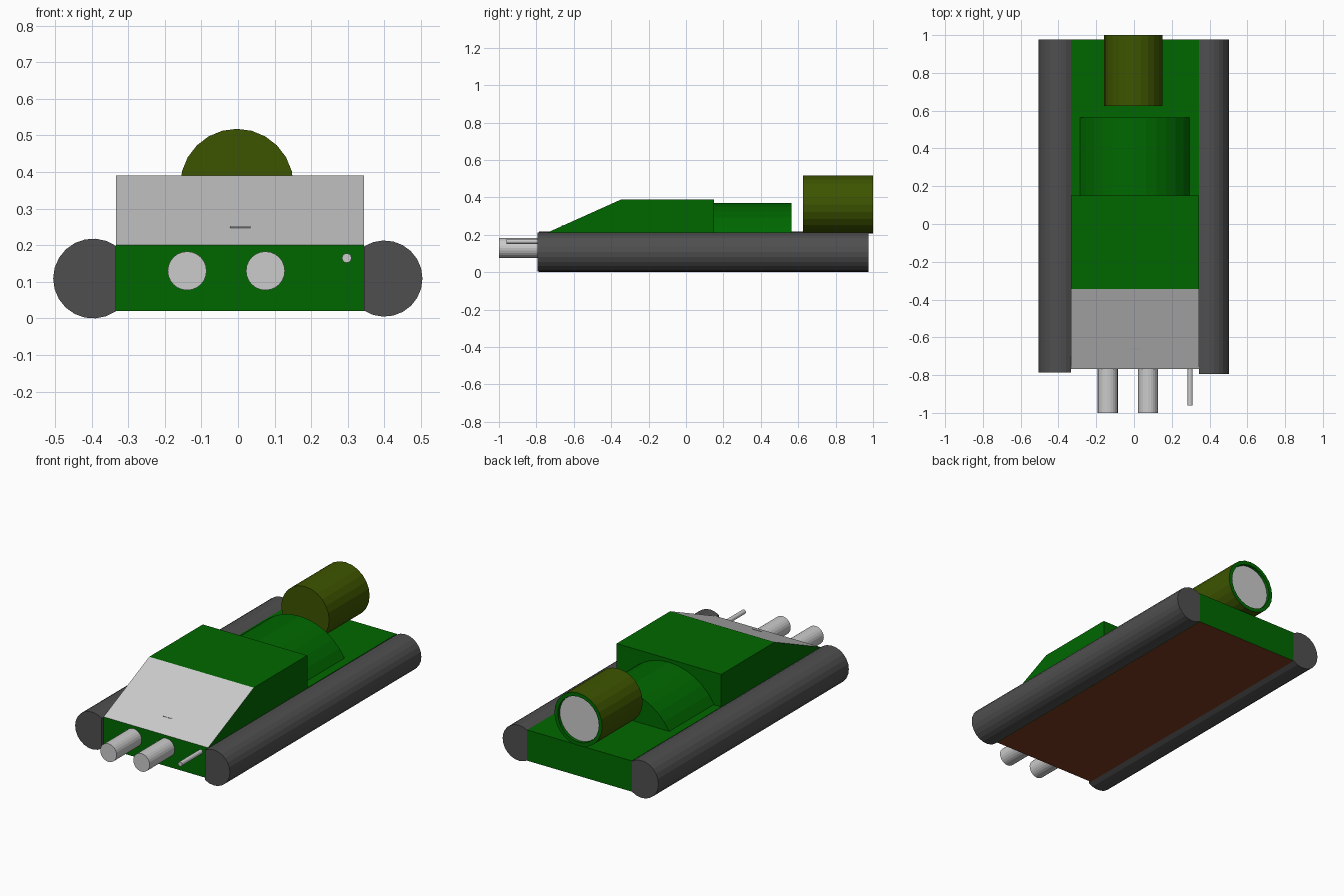
import bpy, bmesh
from math import sin, cos, pi, radians, acos

cube = bpy.data.objects.get("Cube")
if cube:
    bpy.data.objects.remove(cube, do_unlink=True)


def material(name, r, g, b):
    m = bpy.data.materials.new(name)
    m.use_nodes = True
    m.diffuse_color = (r, g, b, 1)
    m.node_tree.nodes["Principled BSDF"].inputs["Base Color"].default_value = (r, g, b, 1)
    return m


green = material("green", 0, .137, 0)
olive = material("olive", .048, .09, 0)
rubber = material("dark grey", .078, .078, .078)
steel = material("light grey", .6, .6, .6)
brown = material("brown", .2, .045, .014)


def finish(name, bm, mats, rule=None):
    bmesh.ops.recalc_face_normals(bm, faces=bm.faces)
    if rule:
        for f in bm.faces:
            f.material_index = rule(f)
    me = bpy.data.meshes.new(name)
    bm.to_mesh(me)
    bm.free()
    for m in mats:
        me.materials.append(m)
    ob = bpy.data.objects.new(name, me)
    bpy.context.collection.objects.link(ob)
    return ob


def prism(profile, start, end, axis="y"):
    """Extrude an outline along y (outline in x, z) or along x (outline in y, z)."""
    bm = bmesh.new()
    place = (lambda a, b: (a, start, b)) if axis == "y" else (lambda a, b: (start, a, b))
    face = bm.faces.new([bm.verts.new(place(a, b)) for a, b in profile])
    moved = bmesh.ops.extrude_face_region(bm, geom=[face])["geom"]
    step = (0, end - start, 0) if axis == "y" else (end - start, 0, 0)
    bmesh.ops.translate(bm, vec=step, verts=[v for v in moved if isinstance(v, bmesh.types.BMVert)])
    return bm


def arc(cx, cz, r, a0, a1, n):
    return [(cx + r * cos(a0 + (a1 - a0) * i / n), cz + r * sin(a0 + (a1 - a0) * i / n))
            for i in range(n + 1)]


def circle(cx, cz, r, n):
    return arc(cx, cz, r, 0, 2 * pi, n)[:-1]


LEFT, RIGHT, DECK, FRONT = .344, -.333, .2, -.768

# Hull with a brown underside
finish("hull", prism([(RIGHT, .02), (LEFT, .02), (LEFT, DECK), (RIGHT, DECK)], FRONT, .977),
       [green, brown], lambda f: int(f.normal.z < -.5))

# Cabin with a sloping windscreen
finish("cabin", prism([(FRONT, DECK), (.15, DECK), (.15, .39), (-.345, .39)], RIGHT, LEFT, "x"),
       [green, steel], lambda f: int(f.normal.y < -.1 and f.normal.z > .3))

# Small slit plate on the windscreen
finish("windscreen_slit", prism([(-.664, .247), (-.658, .249), (-.659, .252), (-.665, .249)],
                                -.022, .034, "x"), [steel])

# Rounded rear housing, a shallow arc in cross-section
finish("rear_housing", prism(arc(.004, .035, .336, radians(30), radians(150), 12), .15, .565), [green])

# Side floats, cut flat where they meet the hull
for name, cx, r, wall, front in (("right_float", -.396, .109, RIGHT, -.785),
                                 ("left_float", .4, .104, LEFT, -.795)):
    open_angle = acos(abs(cx - wall) / r)
    points = arc(0, .109, r, open_angle, 2 * pi - open_angle, 16)
    side = 1 if cx < 0 else -1
    finish(name, prism([(cx + side * x, z) for x, z in points], front, .976), [rubber])

# Front barrels
for name, x, z, r, tip, n in (("right_barrel", -.139, .13, .053, -1, 24),
                              ("left_barrel", .075, .13, .053, -1, 24),
                              ("thin_barrel", .297, .165, .013, -.96, 12)):
    finish(name, prism(circle(x, z, r, n), tip, FRONT + .01), [steel])

# Engine drum with a green rim and shallow recess at the back
EX, EZ = -.003, .363
bm = prism(circle(EX, EZ, .155, 24), .626, 1)
bmesh.ops.recalc_face_normals(bm, faces=bm.faces)
back = [f for f in bm.faces if f.normal.y > .9]
rim = bmesh.ops.inset_region(bm, faces=back, thickness=.022)["faces"]
wall = bmesh.ops.inset_region(bm, faces=back, thickness=0, depth=-.025)["faces"]
painted = set(rim + wall + back)
finish("engine_drum", bm, [olive, green], lambda f: int(f in painted))

# Fan of eight flat wedge blades inside the recess
for i in range(8):
    wedge = [(EX, EZ)] + arc(EX, EZ, .132, i * pi / 4, (i + 1) * pi / 4, 3)
    finish(f"fan_blade_{i + 1}", prism(wedge, .976, .983), [steel])
